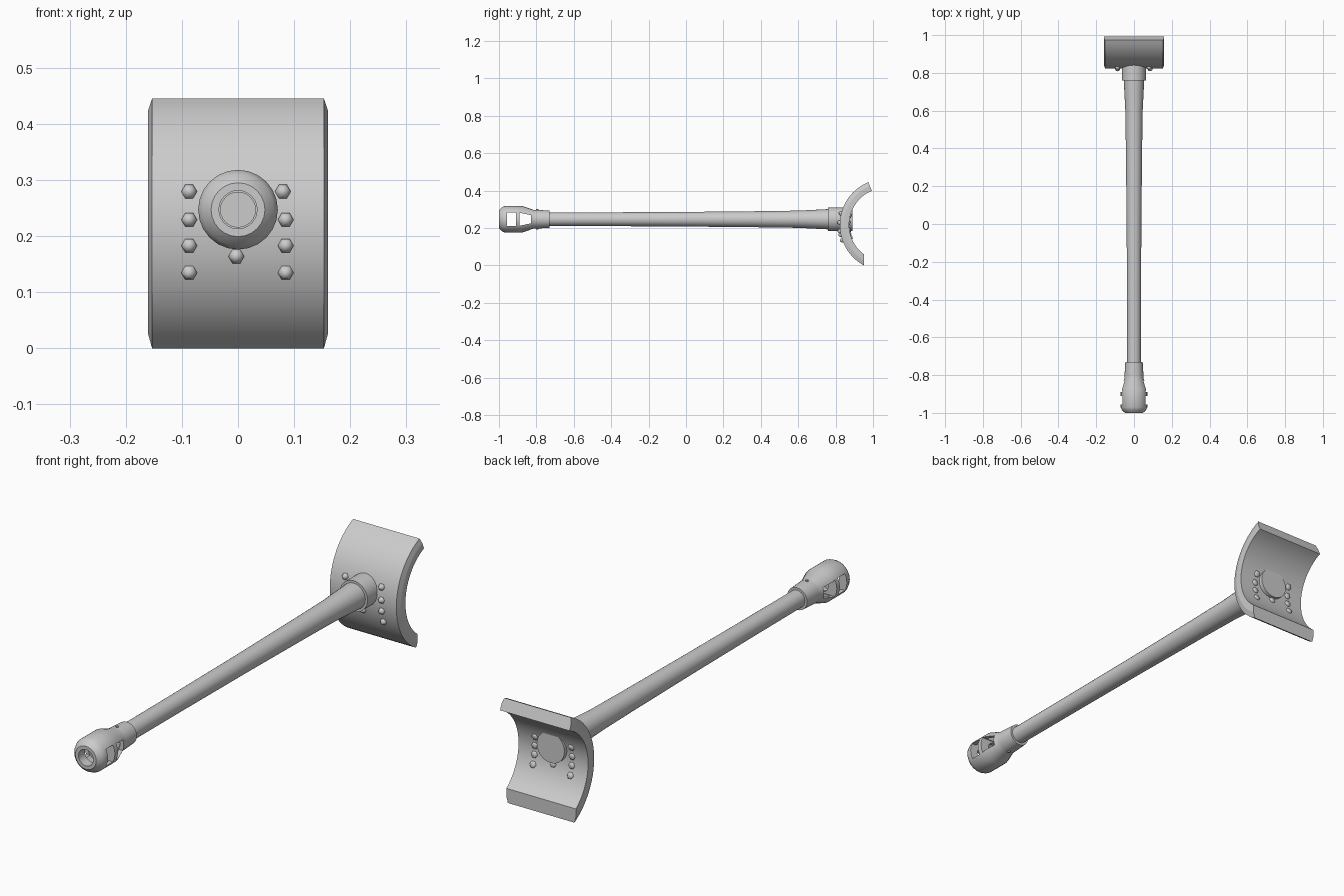
import bpy, bmesh, math
from mathutils import Vector, Matrix

if "Cube" in bpy.data.objects:
    bpy.data.objects.remove(bpy.data.objects["Cube"])

AXIS_Z = 0.247                 # height of the barrel axis
CY, CZ = 1.069, 0.217          # centre of the curved shield
R_OUT, R_IN = 0.247, 0.197

grey = bpy.data.materials.new("steel_grey")
grey.diffuse_color = (0.6, 0.6, 0.6, 1)
grey.use_nodes = True
grey.node_tree.nodes["Principled BSDF"].inputs["Base Color"].default_value = grey.diffuse_color


def finish(name, bm, angle=35):
    bmesh.ops.recalc_face_normals(bm, faces=bm.faces)
    me = bpy.data.meshes.new(name)
    bm.to_mesh(me)
    bm.free()
    ob = bpy.data.objects.new(name, me)
    bpy.context.collection.objects.link(ob)
    me.materials.append(grey)
    if angle:
        smooth(ob, angle)
    return ob


def smooth(ob, angle):
    bpy.ops.object.select_all(action='DESELECT')
    ob.select_set(True)
    bpy.context.view_layer.objects.active = ob
    bpy.ops.object.shade_smooth_by_angle(angle=math.radians(angle))


def lathe(name, profile, sides=24, closed=False, angle=35):
    """Turn (y, radius) points around the barrel axis."""
    bm = bmesh.new()
    rings = []
    for y, r in profile:
        rings.append([bm.verts.new((r * math.sin(2 * math.pi * i / sides), y,
                                    AXIS_Z + r * math.cos(2 * math.pi * i / sides)))
                      for i in range(sides)])
    pairs = list(zip(rings, rings[1:]))
    if closed:
        pairs.append((rings[-1], rings[0]))
    else:
        bm.faces.new(rings[0])
        bm.faces.new(rings[-1])
    for a, b in pairs:
        for i in range(sides):
            j = (i + 1) % sides
            bm.faces.new((a[i], a[j], b[j], b[i]))
    return finish(name, bm, angle)


# Tapered gun tube and the collar that carries it through the shield
lathe("barrel", [(-0.82, 0.036), (-0.4, 0.037), (0.0, 0.039), (0.4, 0.043),
                 (0.6, 0.046), (0.70, 0.051), (0.78, 0.055)])
lathe("barrel_collar", [(0.76, 0.064), (0.89, 0.064)])

# Hollow muzzle brake: outer skin, then back through both chambers
brake = lathe("muzzle_brake", [
    (-1.0, 0.034), (-1.0, 0.048), (-0.985, 0.064), (-0.97, 0.071), (-0.875, 0.071),
    (-0.815, 0.050), (-0.80, 0.050), (-0.73, 0.046), (-0.73, 0.034),
    (-0.825, 0.034), (-0.835, 0.043), (-0.88, 0.056), (-0.885, 0.056), (-0.885, 0.031),
    (-0.908, 0.031), (-0.908, 0.056), (-0.958, 0.056), (-0.958, 0.034)],
    closed=True, angle=0)


# Side windows cut straight through the brake
def window(name, y0, h0, y1, h1):
    bm = bmesh.new()
    ends = [[bm.verts.new((x, y, AXIS_Z + h))
             for y, h in ((y0, -h0), (y1, -h1), (y1, h1), (y0, h0))] for x in (-0.1, 0.1)]
    bm.faces.new(ends[0])
    bm.faces.new(ends[1])
    for i in range(4):
        j = (i + 1) % 4
        bm.faces.new((ends[0][i], ends[0][j], ends[1][j], ends[1][i]))
    cutter = finish(name, bm, 0)
    cutter.hide_render = True
    cutter.hide_set(True)
    mod = brake.modifiers.new(name, 'BOOLEAN')
    mod.operation = 'DIFFERENCE'
    mod.solver = 'EXACT'
    mod.object = cutter
    return cutter


cutters = [window("front_window_cutter", -0.956, 0.035, -0.910, 0.035),
           window("rear_window_cutter", -0.890, 0.035, -0.829, 0.022)]
bpy.ops.object.select_all(action='DESELECT')
brake.select_set(True)
bpy.context.view_layer.objects.active = brake
for mod in list(brake.modifiers):
    bpy.ops.object.modifier_apply(modifier=mod.name)
for c in cutters:
    bpy.data.objects.remove(c)
smooth(brake, 35)

# Curved shield: chamfered cross-section swept along an arc
SECTION = [(-0.153, R_OUT), (0.153, R_OUT), (0.16, 0.225), (0.16, R_IN),
           (-0.16, R_IN), (-0.16, 0.225)]
STEPS = 28
bm = bmesh.new()
rows = []
for s in range(STEPS + 1):
    row = []
    for x, r in SECTION:
        top = math.radians(112.5)
        bottom = 2 * math.pi - math.acos(-0.117 / r)   # flat vertical lower edge
        a = top + (bottom - top) * s / STEPS
        row.append(bm.verts.new((x, CY + r * math.cos(a), CZ + r * math.sin(a))))
    rows.append(row)
bm.faces.new(rows[0])
bm.faces.new(rows[-1])
for a, b in zip(rows, rows[1:]):
    for i in range(6):
        j = (i + 1) % 6
        bm.faces.new((a[i], a[j], b[j], b[i]))
finish("curved_shield", bm, 15)


# Domed six-sided bolts standing through the shield
def bolt(name, x, z):
    d = Vector((0, -math.sqrt(R_OUT ** 2 - (z - CZ) ** 2), z - CZ)).normalized()
    rot = d.to_track_quat('Z', 'Y').to_matrix().to_4x4()
    base = Matrix.Translation(Vector((x, CY, CZ))) @ rot
    bm = bmesh.new()
    rings = []
    for h, r in ((R_IN - 0.006, 0.010), (R_IN - 0.003, 0.014),
                 (R_OUT + 0.003, 0.014), (R_OUT + 0.011, 0.008)):
        rings.append([bm.verts.new(base @ Vector((r * math.cos(i * math.pi / 3),
                                                  r * math.sin(i * math.pi / 3), h)))
                      for i in range(6)])
    tip = bm.verts.new(base @ Vector((0, 0, R_OUT + 0.014)))
    bm.faces.new(rings[0])
    for i in range(6):
        j = (i + 1) % 6
        for a, b in zip(rings, rings[1:]):
            bm.faces.new((a[i], a[j], b[j], b[i]))
        bm.faces.new((rings[-1][i], rings[-1][j], tip))
    finish(name, bm, 50)


for n, z in enumerate((0.279, 0.229, 0.183, 0.135)):
    bolt(f"left_bolt_{n}", -0.087, z)
    bolt(f"right_bolt_{n}", 0.080 if n == 0 else 0.085, z)
bolt("lower_bolt", -0.003, 0.164)

# Small lock screws on the neck of the brake
for name, side in (("upper_lock_screw", 1), ("lower_lock_screw", -1)):
    bm = bmesh.new()
    bmesh.ops.create_cone(bm, cap_ends=True, segments=8, radius1=0.006, radius2=0.006,
                          depth=0.012,
                          matrix=Matrix.Translation((0, -0.795, AXIS_Z + side * 0.048)))
    finish(name, bm)
